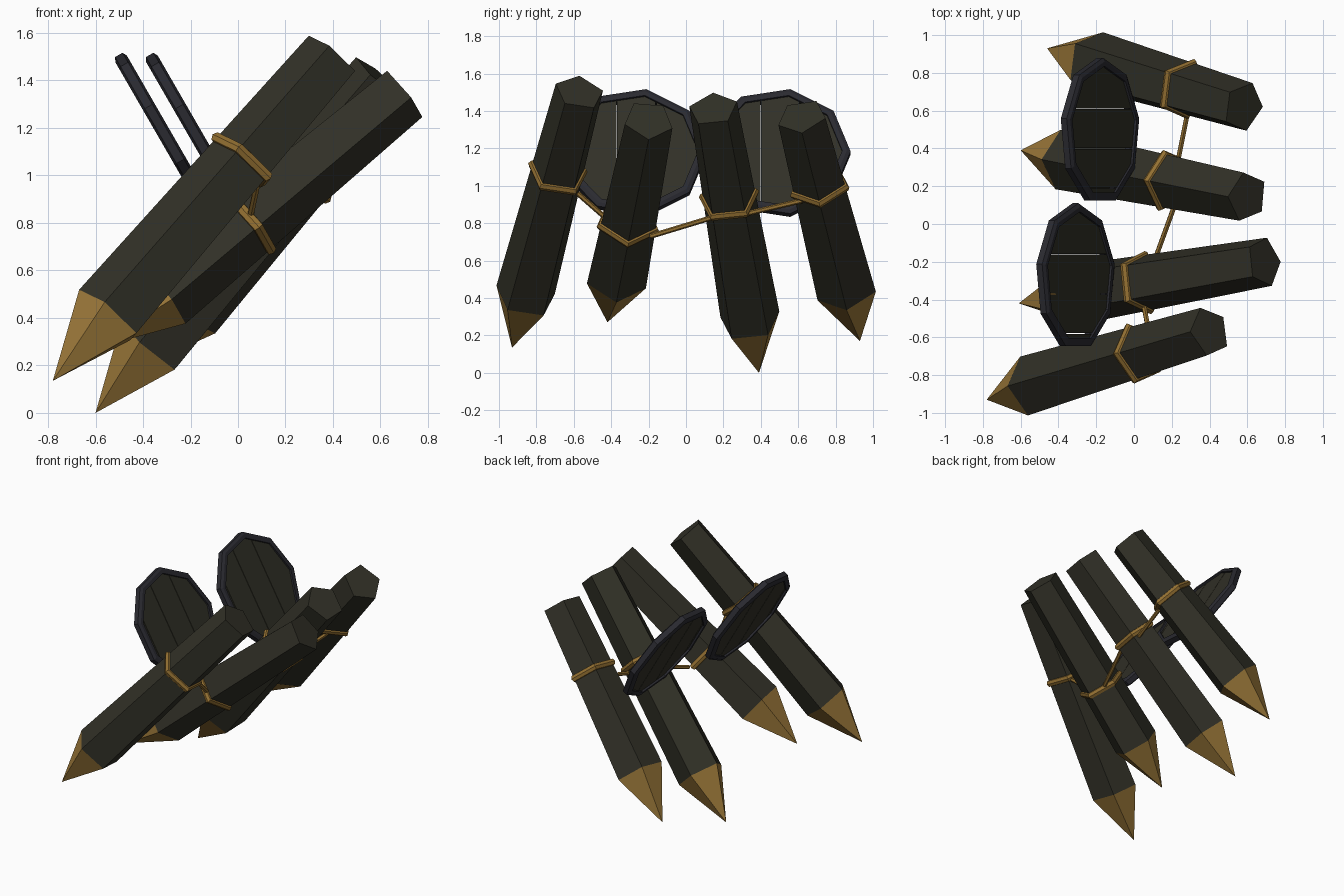
import bpy, bmesh
from math import cos, sin, tau
from mathutils import Vector, Matrix

cube = bpy.data.objects.get("Cube")
if cube:
    bpy.data.objects.remove(cube, do_unlink=True)


def material(name, rgb):
    m = bpy.data.materials.new(name)
    m.use_nodes = True
    m.diffuse_color = (*rgb, 1)
    m.node_tree.nodes["Principled BSDF"].inputs["Base Color"].default_value = (*rgb, 1)
    return m


BARK = material("dark_bark", (0.031, 0.030, 0.020))
CUT = material("cut_wood", (0.35, 0.20, 0.044))
ROPE = material("rope_tan", (0.30, 0.165, 0.032))
IRON = material("dark_iron", (0.023, 0.023, 0.030))


def finish(name, bm, *mats):
    bmesh.ops.recalc_face_normals(bm, faces=bm.faces)
    mesh = bpy.data.meshes.new(name)
    bm.to_mesh(mesh)
    bm.free()
    for m in mats:
        mesh.materials.append(m)
    ob = bpy.data.objects.new(name, mesh)
    bpy.context.collection.objects.link(ob)
    return ob


def loft(bm, rings, cyclic=False):
    """Skin a list of point rings; cap the ends unless cyclic."""
    loops = [[bm.verts.new(p) for p in ring] for ring in rings]
    pairs = list(zip(loops, loops[1:]))
    if cyclic:
        pairs.append((loops[-1], loops[0]))
    else:
        bm.faces.new(loops[0])
        bm.faces.new(loops[-1])
    for a, b in pairs:
        for i in range(len(a)):
            j = (i + 1) % len(a)
            bm.faces.new((a[i], a[j], b[j], b[i]))
    return loops


def ring(center, u, v, radius, sides):
    return [center + (u * cos(tau * i / sides) + v * sin(tau * i / sides)) * radius
            for i in range(sides)]


# Sharpened five-sided logs, each with a rope band
BASE_R, END_R, POINT = 0.167, 0.135, 0.37


def stake(label, tip, end, band_at, roll):
    tip, end = Vector(tip), Vector(end)
    length = (end - tip).length
    axis = (end - tip).normalized()
    u = Vector((-axis.z, 0, axis.x)).normalized() * roll
    v = axis.cross(u)

    bm = bmesh.new()
    loops = loft(bm, [ring(end, u, v, END_R, 5),
                      ring(tip + axis * POINT, u, v, BASE_R, 5)])
    base = loops[-1]
    bm.faces.remove(next(f for f in bm.faces if set(f.verts) == set(base)))
    apex = bm.verts.new(tip)
    for i in range(5):
        bm.faces.new((base[i], base[(i + 1) % 5], apex)).material_index = 1
    finish(label + "_log", bm, BARK, CUT)

    radius = BASE_R + (END_R - BASE_R) * (band_at - POINT) / (length - POINT)
    section = [(-0.01, -0.024), (0.012, -0.02), (0.022, 0), (0.012, 0.02), (-0.01, 0.024)]
    bm = bmesh.new()
    loft(bm, [ring(tip + axis * (band_at + s), u, v, radius + r, 5)
              for r, s in section], cyclic=True)
    finish(label + "_rope_band", bm, ROPE)


stake("front", (-0.78, -0.93, 0.135), (0.40, -0.57, 1.50), 1.25, 1)
stake("front_middle", (-0.61, -0.42, 0.27), (0.69, -0.20, 1.35), 0.85, -1)
stake("back_middle", (-0.60, 0.39, 0.0), (0.60, 0.145, 1.41), 1.22, 1)
stake("back", (-0.46, 0.93, 0.17), (0.58, 0.62, 1.37), 1.12, -1)


# Rope lengths tying the logs together
def tie(name, a, b):
    a, b = Vector(a), Vector(b)
    axis = (b - a).normalized()
    u = axis.cross(Vector((1, 0, 0))).normalized()
    v = axis.cross(u)
    bm = bmesh.new()
    loft(bm, [ring(p, u, v, 0.014, 6) for p in (a, b)])
    finish(name, bm, ROPE)


tie("front_tie_rope", (0.08, -0.58, 0.96), (0.05, -0.42, 0.82))
tie("middle_tie_rope", (0.11, -0.19, 0.73), (0.23, 0.14, 0.83))
tie("back_tie_rope", (0.23, 0.32, 0.85), (0.29, 0.62, 0.92))


# Nine-sided tilted shields: iron rim around separate planks
def shield(label, center):
    down = Vector((0.5, 0, -0.866))
    side = Vector((0, 1, 0))
    normal = Vector((0.866, 0, 0.5))
    center = Vector(center)

    rim = [(0.345, -0.028), (0.37, -0.028), (0.39, -0.018),
           (0.39, 0.018), (0.37, 0.028), (0.345, 0.028)]
    bm = bmesh.new()
    loft(bm, [ring(center + normal * h, side, down, r, 9) for r, h in rim], cyclic=True)
    finish(label + "_rim", bm, IRON)

    cuts = [-0.36, -0.30, -0.09, 0.12, 0.36]
    for n, (lo, hi) in enumerate(zip(cuts, cuts[1:])):
        bm = bmesh.new()
        loft(bm, [ring(center + normal * h, side, down, 0.35, 9) for h in (-0.015, 0.015)])
        for offset, facing in ((lo + 0.002, -1), (hi - 0.002, 1)):
            geom = bm.verts[:] + bm.edges[:] + bm.faces[:]
            bmesh.ops.bisect_plane(bm, geom=geom, plane_co=center + side * offset,
                                   plane_no=side * facing, clear_outer=True)
            bmesh.ops.holes_fill(bm, edges=[e for e in bm.edges if e.is_boundary])
        finish(f"{label}_plank_{n + 1}", bm, BARK)


shield("front_shield", (-0.31, -0.28, 1.175))
shield("back_shield", (-0.18, 0.49, 1.175))
